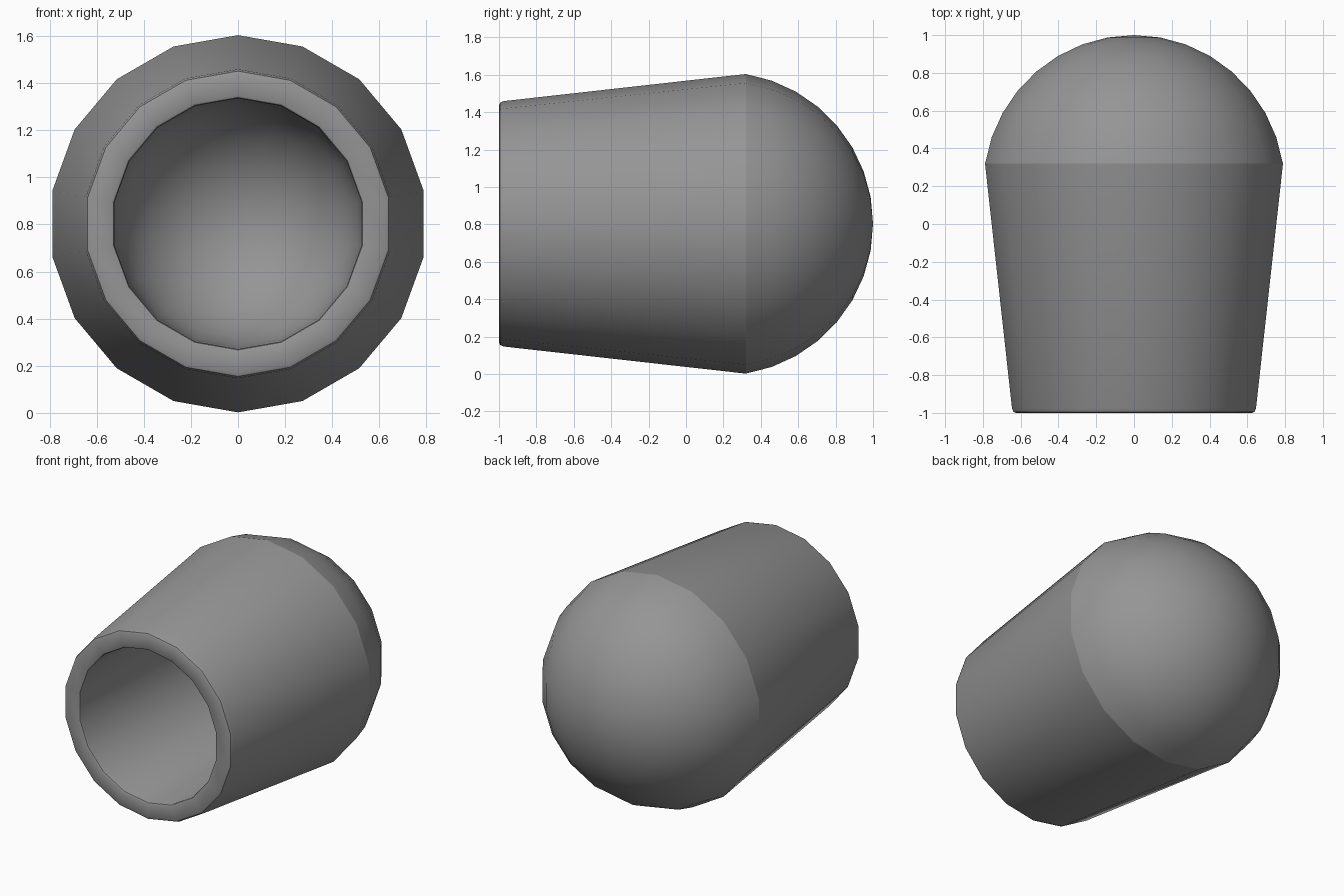
import bpy, bmesh, math

if "Cube" in bpy.data.objects:
    bpy.data.objects.remove(bpy.data.objects["Cube"])

SIDES = 18
CENTRE_Z = 0.803


def dome(radius, centre_y, start_deg, steps):
    """Profile points (radius, y) from the dome's rim to its pole."""
    pts = []
    for i in range(steps + 1):
        a = math.radians(start_deg * (1 - i / steps))
        pts.append((radius * math.sin(a), centre_y + radius * math.cos(a)))
    return pts


def revolve(name, profile):
    """Spin a (radius, y) profile around the y axis."""
    bm = bmesh.new()
    verts = [bm.verts.new((0, y, r)) for r, y in profile]
    edges = [bm.edges.new(pair) for pair in zip(verts, verts[1:])]
    bmesh.ops.spin(bm, geom=verts + edges, cent=(0, 0, 0), axis=(0, 1, 0),
                   angle=math.tau, steps=SIDES, use_duplicate=False)
    bmesh.ops.remove_doubles(bm, verts=bm.verts, dist=0.0005)
    bmesh.ops.recalc_face_normals(bm, faces=bm.faces)
    bmesh.ops.translate(bm, verts=bm.verts, vec=(0, 0, CENTRE_Z))
    mesh = bpy.data.meshes.new(name)
    bm.to_mesh(mesh)
    bm.free()
    obj = bpy.data.objects.new(name, mesh)
    bpy.context.collection.objects.link(obj)
    return obj


# Hollow cavity, from its rounded floor out to the mouth
cavity = list(reversed(dome(0.528, 0.2, 88, 8))) + [(0.532, -0.985)]
# Softened lip around the mouth
lip = [(0.536, -0.995), (0.545, -1.0), (0.635, -1.0), (0.648, -0.994),
       (0.656, -0.975)]
# Tapered outer wall running into the domed end
outer = dome(0.8115, 0.1885, 80.7, 8)

cap = revolve("hollow_domed_cap", cavity + lip + outer)

# Dark grey finish
grey = bpy.data.materials.new("dark_grey")
grey.diffuse_color = (0.3, 0.3, 0.3, 1)
grey.use_nodes = True
grey.node_tree.nodes["Principled BSDF"].inputs["Base Color"].default_value = grey.diffuse_color
cap.data.materials.append(grey)

# Smooth shading, keeping the seam and lip crisp
bpy.context.view_layer.objects.active = cap
cap.select_set(True)
bpy.ops.object.shade_smooth_by_angle(angle=math.radians(30))
seam_y = outer[0][1]
for e in cap.data.edges:
    pts = [cap.data.vertices[v].co for v in e.vertices]
    if all(abs(p.y - seam_y) < 0.002
           and math.hypot(p.x, p.z - CENTRE_Z) > 0.75 for p in pts):
        e.use_edge_sharp = True
